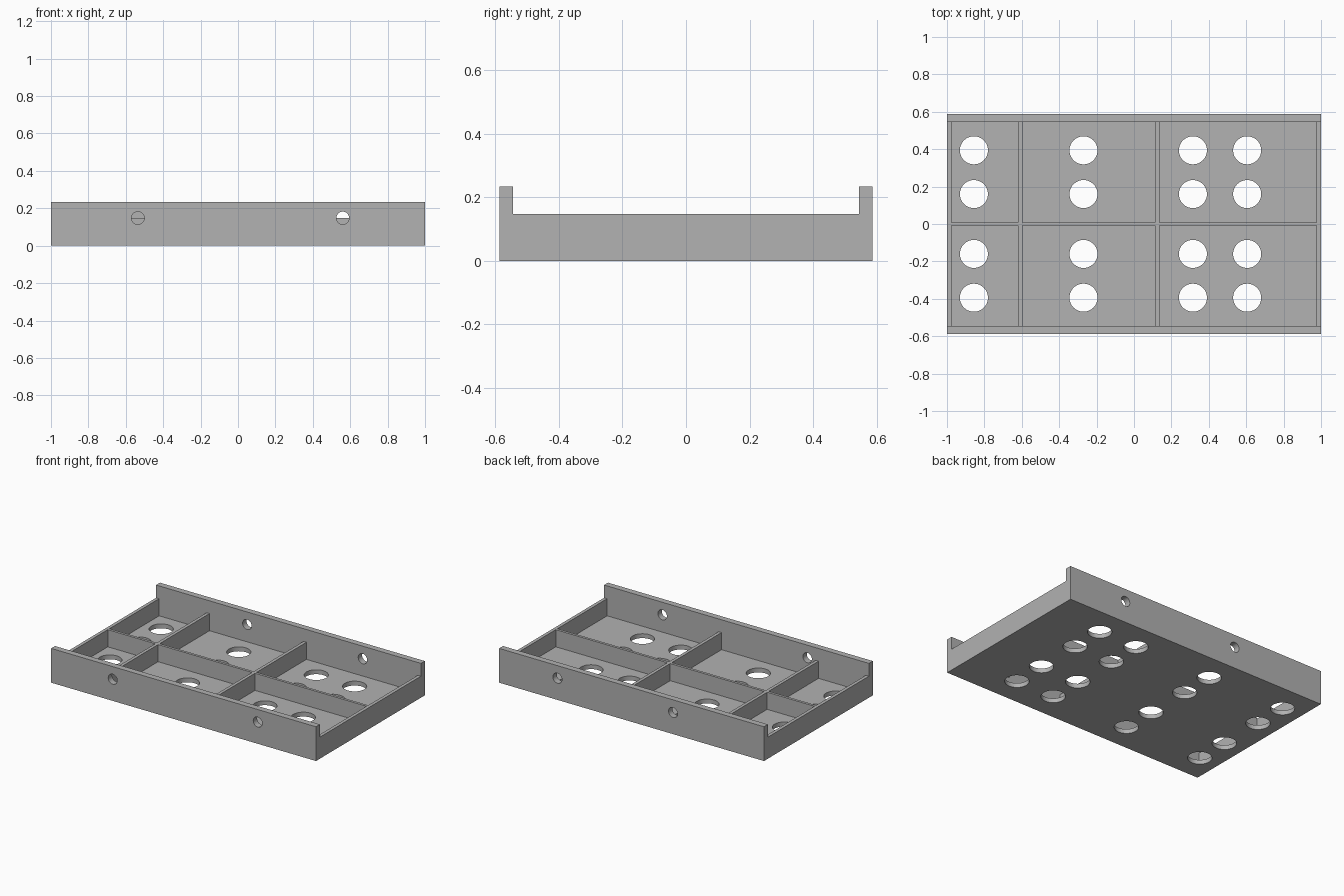
import bpy, bmesh
from mathutils import Matrix, Vector

cube = bpy.data.objects.get("Cube")
if cube:
    bpy.data.objects.remove(cube, do_unlink=True)

HALF_Y, INNER_Y = 0.587, 0.545
RIM_Z, RIB_Z, FLOOR_Z = 0.234, 0.147, 0.03

grey = bpy.data.materials.new("mid grey")
grey.use_nodes = True
colour = (0.445, 0.445, 0.445, 1)
grey.diffuse_color = colour
grey.node_tree.nodes["Principled BSDF"].inputs["Base Color"].default_value = colour


def make_object(name, bm):
    bmesh.ops.recalc_face_normals(bm, faces=bm.faces)
    mesh = bpy.data.meshes.new(name)
    bm.to_mesh(mesh)
    bm.free()
    mesh.materials.append(grey)
    obj = bpy.data.objects.new(name, mesh)
    bpy.context.collection.objects.link(obj)
    return obj


def add_box(bm, low, high):
    low, high = Vector(low), Vector(high)
    size = Matrix.Diagonal((*(high - low), 1))
    bmesh.ops.create_cube(bm, size=1, matrix=Matrix.Translation((low + high) / 2) @ size)


def add_drill(bm, centre, radius, depth, axis):
    turn = Matrix.Rotation(1.5707963, 4, 'X') if axis == 'Y' else Matrix()
    bmesh.ops.create_cone(bm, cap_ends=True, segments=48, radius1=radius, radius2=radius,
                          depth=depth, matrix=Matrix.Translation(centre) @ turn)


def cut(target, cutter):
    cutter.hide_render = True
    mod = target.modifiers.new("cut", 'BOOLEAN')
    mod.operation, mod.solver, mod.object = 'DIFFERENCE', 'EXACT', cutter
    bpy.context.view_layer.objects.active = target
    bpy.ops.object.modifier_apply(modifier=mod.name)
    bpy.data.objects.remove(cutter, do_unlink=True)


# Tray body: U-shaped profile with two raised side walls, extruded along x
half = [(HALF_Y, 0), (HALF_Y, RIM_Z), (INNER_Y, RIM_Z), (INNER_Y, RIB_Z)]
profile = half + [(-y, z) for y, z in reversed(half)]
bm = bmesh.new()
face = bm.faces.new([bm.verts.new((-1, y, z)) for y, z in profile])
extruded = bmesh.ops.extrude_face_region(bm, geom=[face])["geom"]
bmesh.ops.translate(bm, vec=(2, 0, 0),
                    verts=[v for v in extruded if isinstance(v, bmesh.types.BMVert)])
tray = make_object("tray", bm)

# Six compartments, leaving end walls, cross dividers and a centre divider
bm = bmesh.new()
for x0, x1 in ((-0.977, -0.619), (-0.597, 0.113), (0.135, 0.977)):
    for y0, y1 in ((-INNER_Y, -0.009), (0.009, INNER_Y)):
        add_box(bm, (x0, y0, FLOOR_Z), (x1, y1, 0.2))
cut(tray, make_object("compartment_cutter", bm))

# Large round holes through the floor, small ones through the side walls
bm = bmesh.new()
for x in (-0.856, -0.27, 0.315, 0.605):
    for y in (-0.394, -0.16, 0.16, 0.394):
        add_drill(bm, (x, y, 0), 0.075, 0.12, 'Z')
for x, side in ((-0.535, -1), (0.56, -1), (-0.313, 1), (0.56, 1)):
    add_drill(bm, (x, side * 0.57, 0.148), 0.034, 0.12, 'Y')
cut(tray, make_object("hole_cutter", bm))

# Smooth hole walls with sharp edges
bpy.ops.object.select_all(action='DESELECT')
tray.select_set(True)
bpy.context.view_layer.objects.active = tray
bpy.ops.object.shade_smooth_by_angle(angle=0.52)
